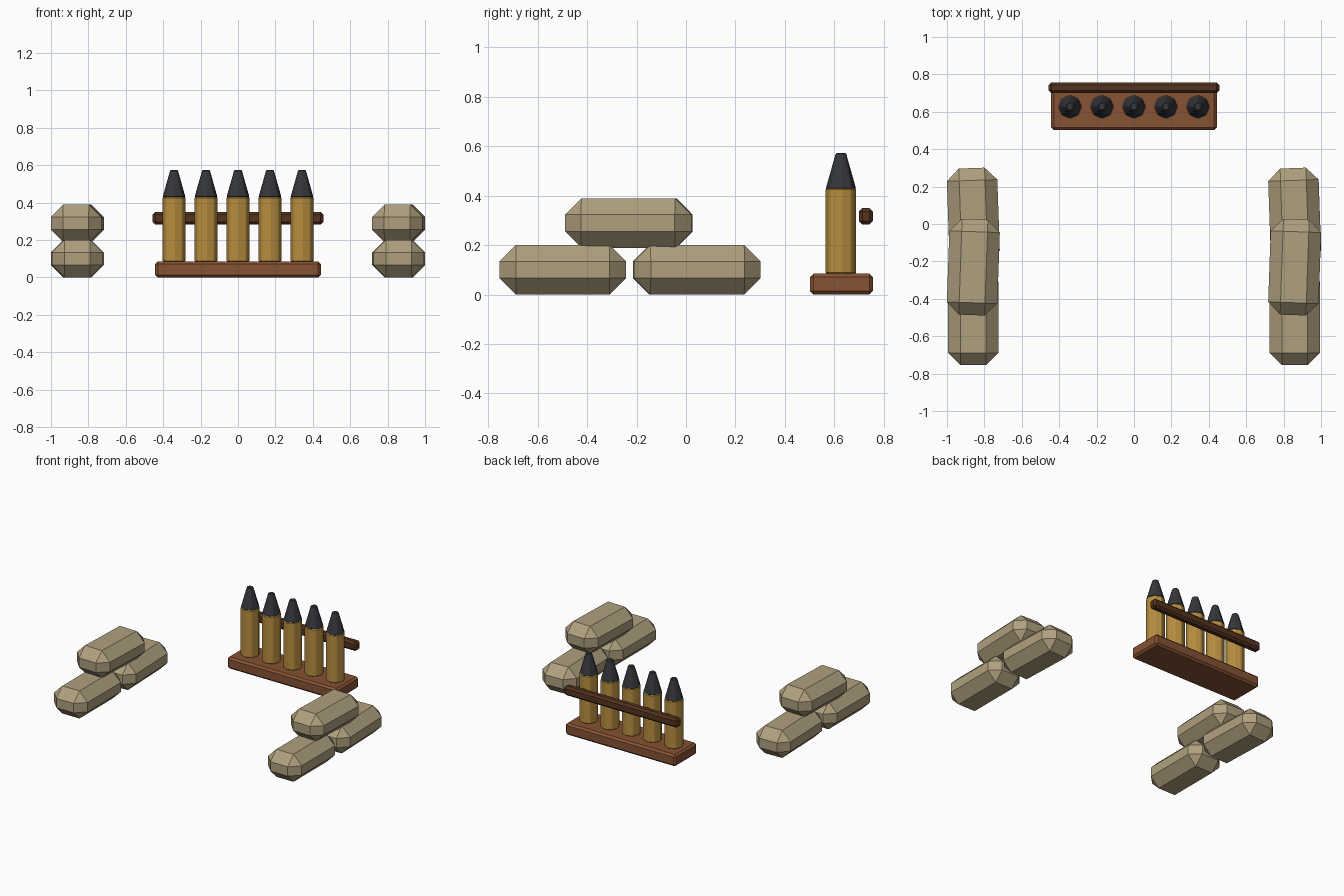
import bpy
from math import radians

if "Cube" in bpy.data.objects:
    bpy.data.objects.remove(bpy.data.objects["Cube"])


def material(name, rgb):
    m = bpy.data.materials.new(name)
    m.diffuse_color = (*rgb, 1)
    m.use_nodes = True
    m.node_tree.nodes["Principled BSDF"].inputs["Base Color"].default_value = m.diffuse_color
    return m


CANVAS = material("canvas", (0.43, 0.35, 0.21))
BRASS = material("brass", (0.48, 0.27, 0.05))
STEEL = material("dark_steel", (0.035, 0.037, 0.042))
WOOD = material("wood", (0.24, 0.085, 0.033))
DARK_WOOD = material("dark_wood", (0.09, 0.033, 0.014))


def finish(name, mat, bevel):
    o = bpy.context.object
    o.name = o.data.name = name
    o.data.materials.append(mat)
    b = o.modifiers.new("chamfer", "BEVEL")
    b.width, b.segments = bevel, 1
    b.limit_method, b.angle_limit = "ANGLE", radians(30)
    return o


def box(name, loc, size, mat, bevel, yaw=0):
    bpy.ops.mesh.primitive_cube_add(size=1, location=loc)
    o = bpy.context.object
    o.scale = size
    bpy.ops.object.transform_apply(location=False, rotation=False, scale=True)
    o.rotation_euler.z = radians(yaw)
    return finish(name, mat, bevel)


def frustum(name, x, y, z0, z1, r0, r1, mat, bevel):
    bpy.ops.mesh.primitive_cone_add(vertices=8, radius1=r0, radius2=r1, depth=z1 - z0,
                                    location=(x, y, (z0 + z1) / 2))
    return finish(name, mat, bevel)


# Sandbag stacks: two bags below, one across the gap on top
for side, x in (("left", -0.859), ("right", 0.859)):
    for part, y, z, yaw in (("front", -0.499, 0.1, 0),
                            ("back", 0.043, 0.1, 2),
                            ("top", -0.231, 0.289, -2)):
        box(f"{side}_sandbag_{part}", (x, y, z), (0.27, 0.512, 0.2), CANVAS, 0.066, yaw)

# Shell rack: base plank and rear rail
box("rack_base", (0, 0.629, 0.0425), (0.886, 0.254, 0.085), WOOD, 0.014)
box("rack_rail", (0, 0.728, 0.317), (0.912, 0.056, 0.067), DARK_WOOD, 0.014)

# Row of shells: brass case and dark pointed tip
for i in range(5):
    x = (i - 2) * 0.171
    frustum(f"shell_case_{i + 1}", x, 0.627, 0.083, 0.431, 0.064, 0.064, BRASS, 0.006)
    frustum(f"shell_tip_{i + 1}", x, 0.627, 0.428, 0.573, 0.063, 0.022, STEEL, 0.004)
